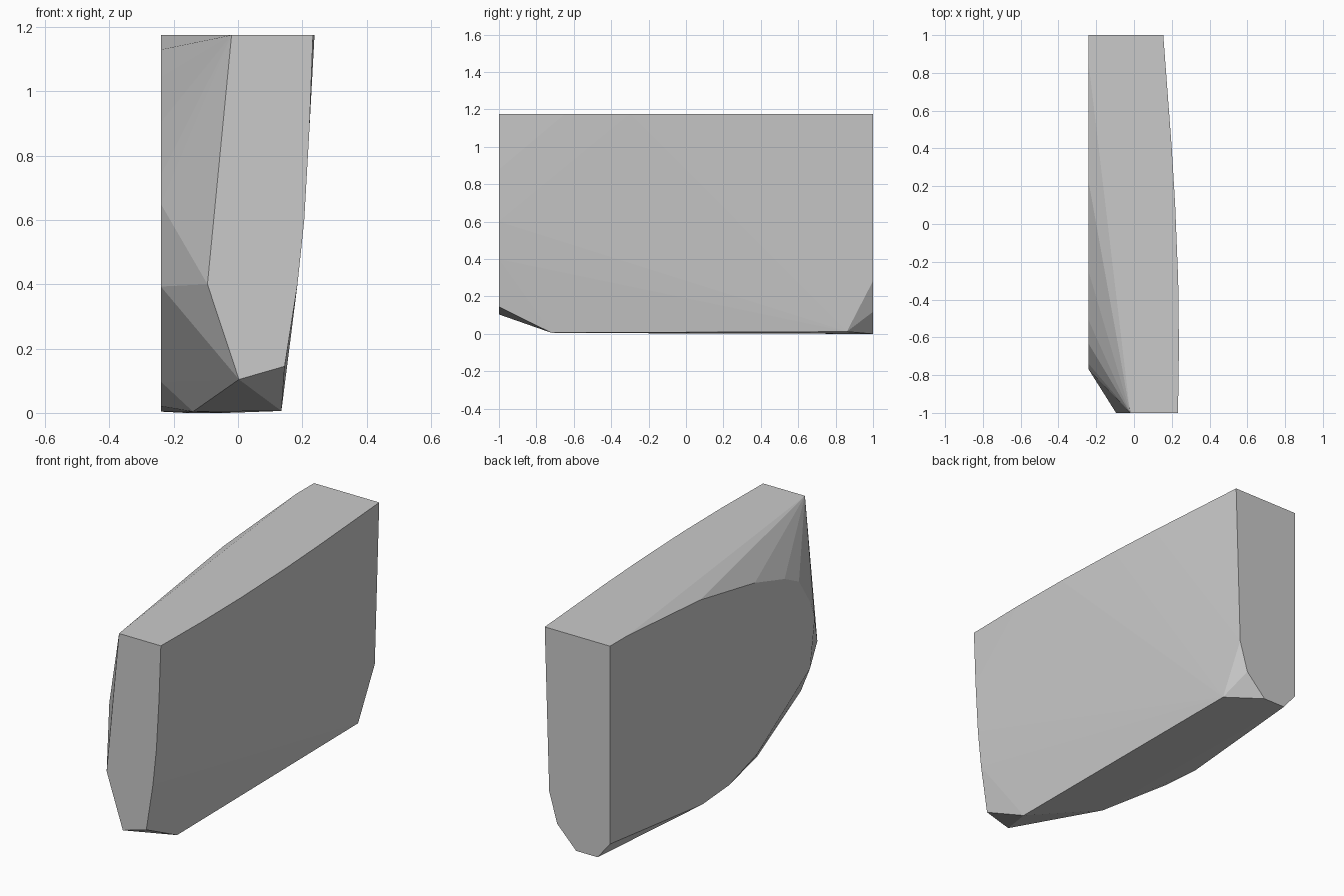
import bpy, bmesh

if "Cube" in bpy.data.objects:
    bpy.data.objects.remove(bpy.data.objects["Cube"])

# Outlines of the faceted block, one per side
TOP = 1.175
front_outline = [(-0.02, TOP), (0.233, TOP), (0.222, 0.88), (0.206, 0.6),
                 (0.185, 0.4), (0.145, 0.145), (0.003, 0.104), (-0.095, 0.4)]   # x, z
back_outline = [(-0.24, TOP), (0.155, TOP), (0.128, 0.283), (0.08, 0.118),
                (-0.035, 0.0), (-0.165, 0.0), (-0.24, 0.092)]                  # x, z
left_outline = [(0.85, TOP), (0.222, 1.13), (-0.253, 1.043), (-0.51, 0.966),
                (-0.634, 0.904), (-0.74, 0.74), (-0.77, 0.65), (-0.73, 0.393),
                (-0.27, 0.097), (-0.03, 0.021), (0.2, 0.004)]                  # y, z
top_curve = [(0.238, -0.65), (0.234, -0.3), (0.218, 0.1), (0.2, 0.4)]         # x, y
lower_corners = [(0.135, -0.72, 0.006), (0.125, 0.86, 0.012), (-0.14, -0.416, 0.004)]

points = [(x, -1, z) for x, z in front_outline]
points += [(x, 1, z) for x, z in back_outline]
points += [(-0.24, y, z) for y, z in left_outline]
points += [(x, y, TOP) for x, y in top_curve]
points += lower_corners

# Wrap the outlines in one convex skin
bm = bmesh.new()
for p in points:
    bm.verts.new(p)
result = bmesh.ops.convex_hull(bm, input=bm.verts[:])
loose = [v for v in bm.verts if not v.link_faces]
bmesh.ops.delete(bm, geom=loose, context='VERTS')
bmesh.ops.dissolve_limit(bm, angle_limit=0.005, verts=bm.verts[:], edges=bm.edges[:])
bmesh.ops.recalc_face_normals(bm, faces=bm.faces[:])

mesh = bpy.data.meshes.new("faceted_block")
bm.to_mesh(mesh)
bm.free()
block = bpy.data.objects.new("faceted_block", mesh)
bpy.context.collection.objects.link(block)

# Plain grey
grey = bpy.data.materials.new("light_grey")
grey.diffuse_color = (0.59, 0.59, 0.59, 1)
grey.use_nodes = True
grey.node_tree.nodes["Principled BSDF"].inputs["Base Color"].default_value = grey.diffuse_color
mesh.materials.append(grey)
